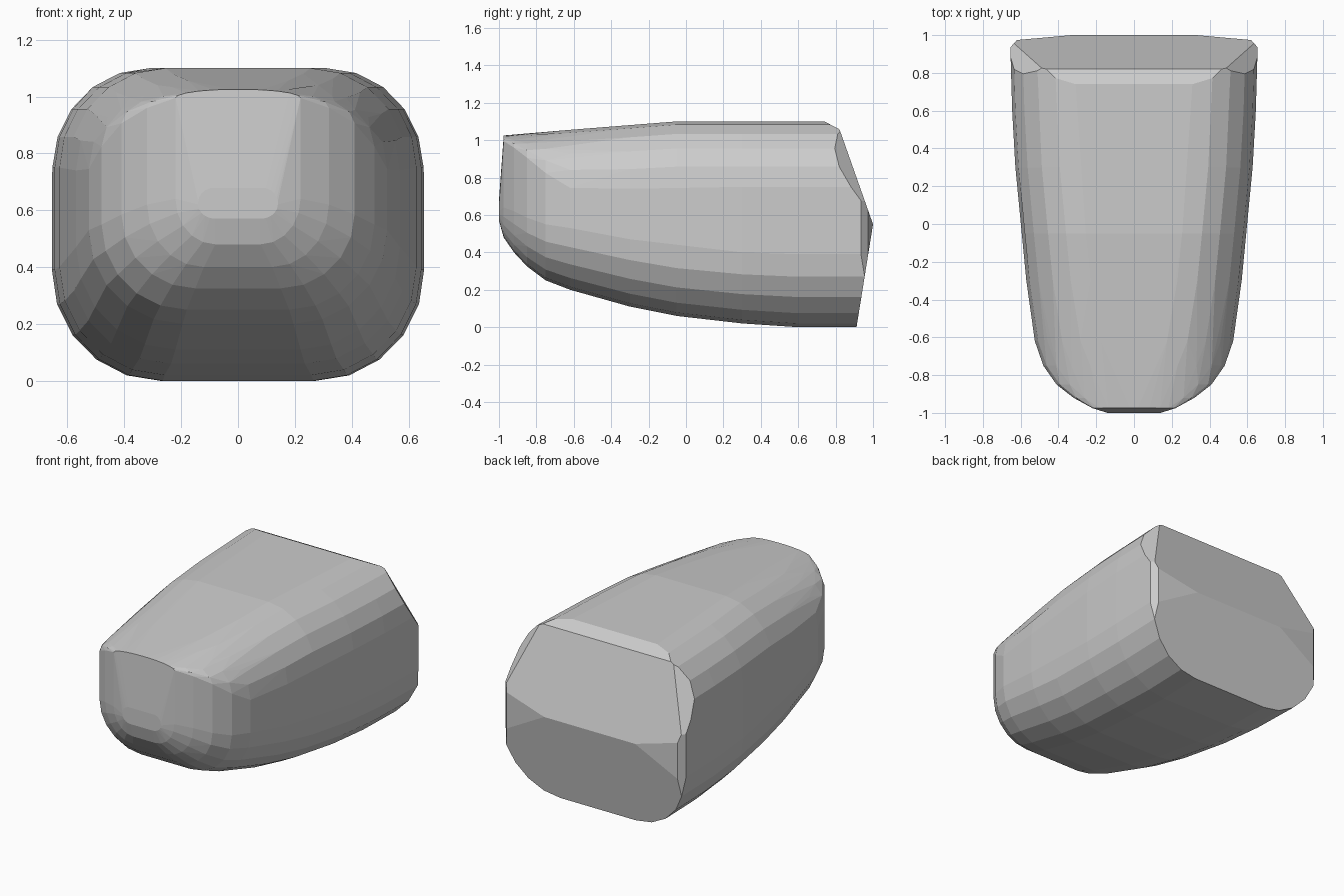
import bpy, bmesh
from math import sin, cos, pi
from mathutils import Vector

if "Cube" in bpy.data.objects:
    bpy.data.objects.remove(bpy.data.objects["Cube"])

# Cross-sections: y, half width, bottom, top, lower corner rx/rz, upper corner rx/rz
SECTIONS = [
    (-1.00, 0.14, 0.57, 0.68, 0.06, 0.05, 0.06, 0.05),
    (-0.975, 0.22, 0.48, 1.025, 0.14, 0.16, 0.20, 0.03),
    (-0.92, 0.32, 0.40, 1.03, 0.20, 0.22, 0.30, 0.07),
    (-0.85, 0.41, 0.325, 1.036, 0.26, 0.26, 0.37, 0.13),
    (-0.75, 0.48, 0.25, 1.044, 0.30, 0.30, 0.36, 0.22),
    (-0.62, 0.525, 0.20, 1.055, 0.33, 0.33, 0.35, 0.31),
    (-0.30, 0.57, 0.11, 1.08, 0.35, 0.36, 0.34, 0.34),
    (-0.05, 0.595, 0.06, 1.10, 0.36, 0.37, 0.34, 0.35),
    (0.30, 0.628, 0.02, 1.10, 0.37, 0.38, 0.34, 0.35),
    (0.60, 0.645, 0.0, 1.10, 0.38, 0.39, 0.34, 0.35),
    (1.05, 0.658, 0.0, 1.10, 0.38, 0.39, 0.34, 0.35),
]
STEPS = 5

# Tapered rounded body as the hull of the sections
bm = bmesh.new()
for y, w, zb, zt, bx, bz, tx, tz in SECTIONS:
    for side in (-1, 1):
        for i in range(STEPS + 1):
            a = i / STEPS * pi / 2
            bm.verts.new((side * (w - bx + bx * cos(a)), y, zb + bz - bz * sin(a)))
            bm.verts.new((side * (w - tx + tx * cos(a)), y, zt - tz + tz * sin(a)))
bmesh.ops.remove_doubles(bm, verts=bm.verts, dist=1e-4)
res = bmesh.ops.convex_hull(bm, input=bm.verts)
bmesh.ops.delete(bm, geom=[g for g in res["geom_interior"] if isinstance(g, bmesh.types.BMVert)],
                 context='VERTS')

# Back faces, top chamfer and side chamfers: point on plane, outward normal
CUTS = [
    ((0, 1.0, 0.55), (0, 0.51, 0.18)),
    ((0, 1.0, 0.55), (0, 0.53, -0.085)),
    ((0, 0.74, 1.10), (0, 0.045, 0.085)),
]
for s in (-1, 1):
    CUTS.append(((s * 0.33, 1.0, 0.55), (s * 0.09, 1, 0)))
    CUTS.append(((s * 0.655, 0.935, 0.55), (s, 0.9, 0)))
    CUTS.append(((s * 0.60, 0.83, 0.89), (s * 0.8, 0.8, 0.6)))
for co, no in CUTS:
    geom = bm.verts[:] + bm.edges[:] + bm.faces[:]
    bmesh.ops.bisect_plane(bm, geom=geom, plane_co=Vector(co), plane_no=Vector(no).normalized(),
                           dist=1e-5, clear_outer=True)
    bmesh.ops.holes_fill(bm, edges=[e for e in bm.edges if e.is_boundary], sides=0)

# Merge coplanar facets into clean flat faces
bmesh.ops.dissolve_limit(bm, angle_limit=0.02, verts=bm.verts, edges=bm.edges)
bmesh.ops.recalc_face_normals(bm, faces=bm.faces)
mesh = bpy.data.meshes.new("tapered_block")
bm.to_mesh(mesh)
bm.free()
body = bpy.data.objects.new("tapered_block", mesh)
bpy.context.collection.objects.link(body)
